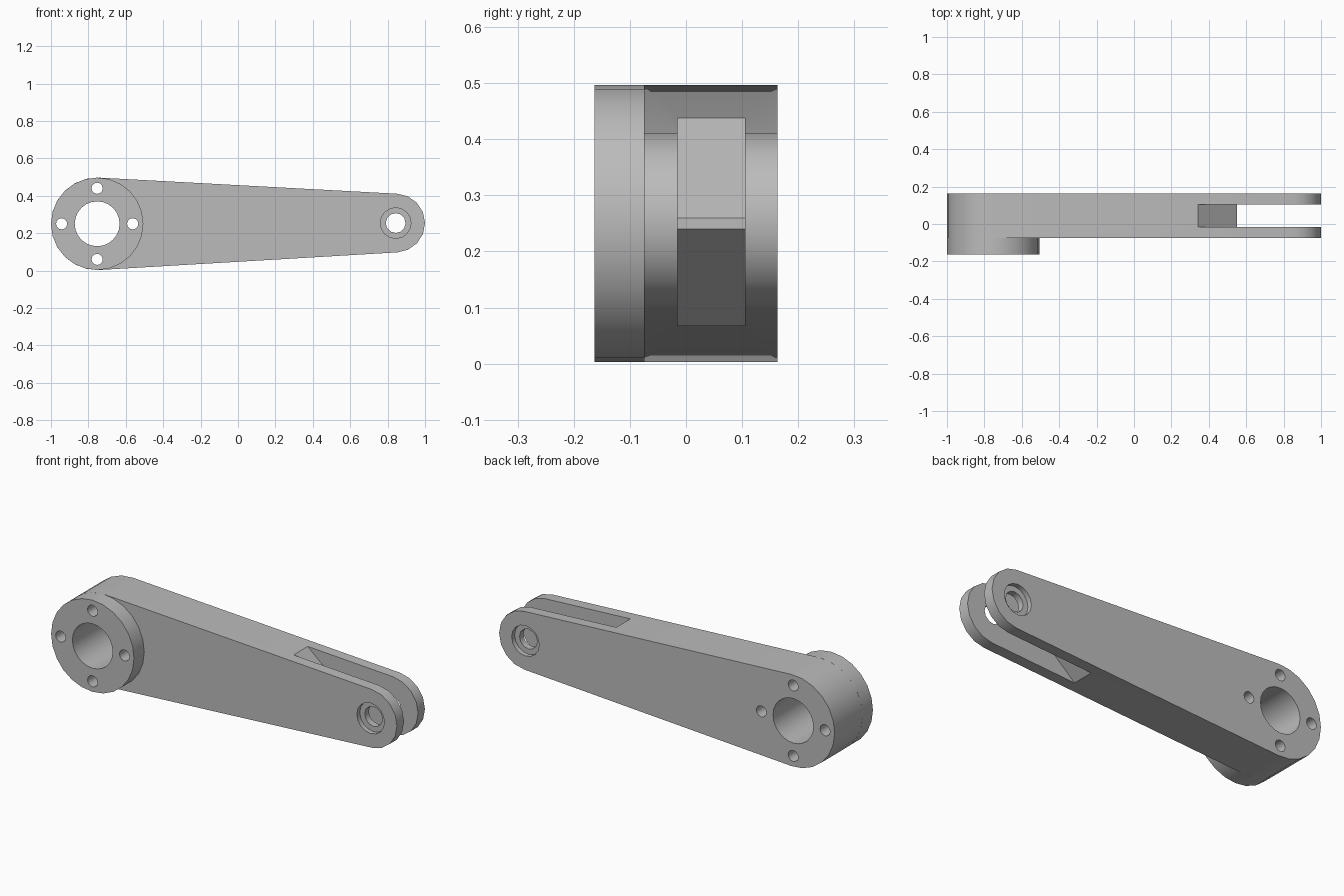
import bpy, bmesh
from math import sin, cos, pi, radians

cube = bpy.data.objects.get("Cube")
if cube:
    bpy.data.objects.remove(cube)

steel = bpy.data.materials.new("plain grey metal")
steel.use_nodes = True
grey = (0.5, 0.5, 0.5, 1)
steel.diffuse_color = grey
steel.node_tree.nodes["Principled BSDF"].inputs["Base Color"].default_value = grey

BIG = (-0.753, 0.25, 0.247)      # hub centre x, z and radius
PIN = (0.843, 0.254, 0.157)      # fork end centre x, z and radius
FRONT, FACE, BACK = -0.163, -0.075, 0.163


def arc(centre, start, end, steps):
    x, z, r = centre
    angles = [radians(start + (end - start) * i / steps) for i in range(steps + 1)]
    return [(x + r * cos(a), z + r * sin(a)) for a in angles]


def prism(name, outline, y0, y1):
    """Extrude an x-z outline from y0 to y1."""
    bm = bmesh.new()
    face = bm.faces.new([bm.verts.new((x, y0, z)) for x, z in outline])
    new = bmesh.ops.extrude_face_region(bm, geom=[face])["geom"]
    bmesh.ops.translate(bm, vec=(0, y1 - y0, 0),
                        verts=[v for v in new if isinstance(v, bmesh.types.BMVert)])
    bmesh.ops.recalc_face_normals(bm, faces=bm.faces)
    mesh = bpy.data.meshes.new(name)
    bm.to_mesh(mesh)
    bm.free()
    mesh.materials.append(steel)
    obj = bpy.data.objects.new(name, mesh)
    bpy.context.collection.objects.link(obj)
    return obj


def disc(name, x, z, r, y0, y1, sides):
    return prism(name, arc((x, z, r), 0, 360, sides)[:-1], y0, y1)


def cut(obj, cutters):
    bpy.context.view_layer.objects.active = obj
    for c in cutters:
        c.hide_render = True
        mod = obj.modifiers.new("cut", "BOOLEAN")
        mod.operation, mod.solver, mod.object = "DIFFERENCE", "EXACT", c
        bpy.ops.object.modifier_apply(modifier=mod.name)


# Tapered arm and the raised hub at its wide end
arm = prism("arm", arc(BIG, 87, 273, 12) + arc(PIN, -87, 87, 8), FACE, BACK)
hub = disc("hub", *BIG, FRONT, FACE, 24)

# Bore and four bolt holes through hub and arm
bores = [disc("bore_cutter", BIG[0], BIG[1], 0.12, -0.3, 0.3, 24)]
for i in range(4):
    a = i * pi / 2
    bores.append(disc("bolt_cutter", BIG[0] + 0.19 * cos(a), BIG[1] + 0.19 * sin(a),
                      0.03, -0.3, 0.3, 12))

# Fork slot with a wedge-shaped inner end
slot = prism("slot_cutter", [(0.27, 0.5), (0.55, 0.26), (0.55, 0.24), (0.27, 0),
                             (1.2, 0), (1.2, 0.5)], -0.015, 0.105)

# Pin hole, counterbored on both faces
pins = [disc("pin_cutter", PIN[0], PIN[1], 0.053, -0.3, 0.3, 12),
        disc("front_counterbore_cutter", PIN[0], PIN[1], 0.082, -0.3, FACE + 0.025, 16),
        disc("back_counterbore_cutter", PIN[0], PIN[1], 0.082, BACK - 0.025, 0.3, 16)]

cut(arm, bores + [slot] + pins)
cut(hub, bores)
for cutter in bores + [slot] + pins:
    bpy.data.objects.remove(cutter)

for obj in (arm, hub):
    bpy.ops.object.select_all(action="DESELECT")
    obj.select_set(True)
    bpy.context.view_layer.objects.active = obj
    bpy.ops.object.shade_smooth_by_angle(angle=radians(32))
